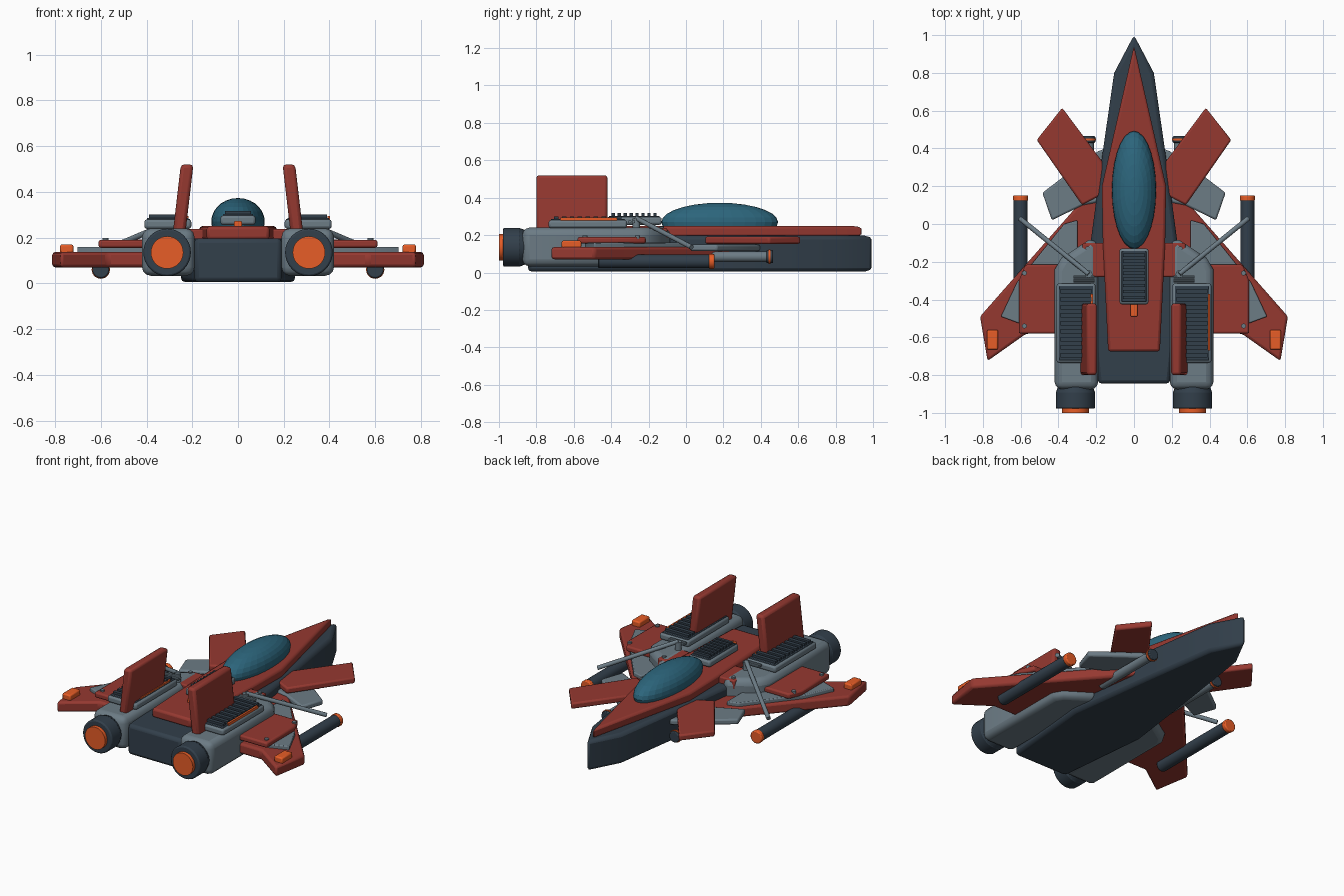
import bpy, bmesh, math
from mathutils import Vector, Matrix

if "Cube" in bpy.data.objects:
    bpy.data.objects.remove(bpy.data.objects["Cube"])

COLORS = {"red": (0.30, 0.04, 0.03, 1), "dark": (0.032, 0.05, 0.07, 1),
          "steel": (0.15, 0.2, 0.235, 1), "orange": (0.8, 0.11, 0.02, 1),
          "glass": (0.025, 0.13, 0.2, 1)}
MATS = {}
for key, col in COLORS.items():
    MATS[key] = bpy.data.materials.new(key)
    MATS[key].diffuse_color = col


def finish(name, bm, color, mirror=False, bevel=0.0, segs=2):
    bmesh.ops.recalc_face_normals(bm, faces=bm.faces[:])
    me = bpy.data.meshes.new(name)
    bm.to_mesh(me)
    bm.free()
    ob = bpy.data.objects.new(name, me)
    bpy.context.collection.objects.link(ob)
    me.materials.append(MATS[color])
    bpy.context.view_layer.objects.active = ob
    for o in bpy.context.selected_objects:
        o.select_set(False)
    ob.select_set(True)
    bpy.ops.object.shade_smooth_by_angle(angle=math.radians(35))
    if bevel:
        m = ob.modifiers.new("bevel", "BEVEL")
        m.width, m.segments, m.limit_method = bevel, segs, "ANGLE"
        m.angle_limit = math.radians(35)
    if mirror:
        ob.modifiers.new("mirror", "MIRROR")
    return ob


def add_prism(bm, pts, lo, hi, axis="z"):
    def place(p, w):
        return (p[0], p[1], w) if axis == "z" else (p[0], w, p[1])
    a = [bm.verts.new(place(p, lo)) for p in pts]
    b = [bm.verts.new(place(p, hi)) for p in pts]
    bm.faces.new(a)
    bm.faces.new(b)
    for i in range(len(pts)):
        j = (i + 1) % len(pts)
        bm.faces.new((a[i], a[j], b[j], b[i]))


def prism(name, pts, lo, hi, color, mirror=True, bevel=0.01, axis="z", segs=2):
    bm = bmesh.new()
    add_prism(bm, pts, lo, hi, axis)
    return finish(name, bm, color, mirror, bevel, segs)


def rect(x0, x1, y0, y1):
    return [(x0, y0), (x1, y0), (x1, y1), (x0, y1)]


def both(half):
    return half + [(-x, y) for x, y in reversed(half) if x > 0]


def rod(name, p, q, r, color, r2=None, mirror=True, bevel=0.0, n=24):
    p, q = Vector(p), Vector(q)
    d = q - p
    mat = Matrix.Translation((p + q) / 2) @ d.to_track_quat("Z", "Y").to_matrix().to_4x4()
    bm = bmesh.new()
    bmesh.ops.create_cone(bm, cap_ends=True, segments=n, radius1=r,
                          radius2=r if r2 is None else r2, depth=d.length, matrix=mat)
    return finish(name, bm, color, mirror, bevel)


# Fuselage and upper deck
prism("hull", both([(0, 1.0), (0.105, 0.8), (0.17, 0.35), (0.25, -0.25), (0.19, -0.845)]),
      0.005, 0.197, "dark", False, 0.02)
prism("upper_deck", both([(0, 0.945), (0.17, 0.2), (0.165, -0.1), (0.137, -0.675)]),
      0.19, 0.25, "red", False, 0.014)
prism("shoulder_plate", rect(0.14, 0.272, -0.28, -0.1), 0.18, 0.237, "red", bevel=0.008)

# Canopy
bm = bmesh.new()
bmesh.ops.create_uvsphere(bm, u_segments=28, v_segments=14, radius=1,
    matrix=Matrix.Translation((0, 0.18, 0.27)) @ Matrix.Diagonal((0.117, 0.312, 0.103, 1)))
canopy = finish("canopy", bm, "glass")
canopy.data.shade_flat()

# Wings with layered armour
prism("wing", [(0.17, 0.25), (0.27, 0.13), (0.815, -0.49), (0.775, -0.725),
               (0.57, -0.58), (0.2, -0.58)], 0.07, 0.137, "red", bevel=0.014)
prism("wing_inlay", [(0.3, 0.02), (0.37, 0.0), (0.62, -0.31), (0.705, -0.49), (0.57, -0.54),
                     (0.3, -0.54)], 0.13, 0.16, "steel", bevel=0.006)
prism("wing_panel", [(0.36, -0.215), (0.575, -0.215), (0.61, -0.3), (0.61, -0.58),
                     (0.36, -0.58)], 0.155, 0.19, "red", bevel=0.01)
for i, y in enumerate((-0.26, -0.54)):
    rod(f"panel_bolt_{i}", (0.58, y, 0.18), (0.58, y, 0.198), 0.013, "steel", n=12)
prism("wing_light", rect(0.72, 0.778, -0.665, -0.56), 0.13, 0.17, "orange", bevel=0.008)

# Canards
prism("canard", [(0.16, 0.32), (0.38, 0.615), (0.515, 0.445), (0.275, 0.1), (0.16, 0.16)],
      0.153, 0.192, "red", bevel=0.01)
prism("lower_canard", [(0.15, 0.40), (0.19, 0.385), (0.40, 0.23), (0.485, 0.165), (0.435, 0.02),
                       (0.27, 0.1), (0.16, 0.12)], 0.115, 0.15, "steel", bevel=0.01)

# Engine nacelles and nozzles
prism("nacelle", [(0.19, -0.875), (0.42, -0.875), (0.42, -0.24), (0.385, -0.18), (0.24, -0.085),
                  (0.19, -0.085)], 0.033, 0.24, "steel", bevel=0.045, segs=3)
rod("nozzle_collar", (0.31, -0.89, 0.135), (0.31, -0.84, 0.135), 0.103, "dark", 0.085)
rod("nozzle", (0.31, -0.978, 0.135), (0.31, -0.885, 0.135), 0.104, "dark", bevel=0.008, n=32)
rod("exhaust_glow", (0.31, -1.0, 0.135), (0.31, -0.97, 0.135), 0.071, "orange", n=32)

# Tail fins leaning inward
prism("tail_fin", [(0.23, 0.22), (0.285, 0.22), (0.25, 0.52), (0.195, 0.52)],
      -0.8, -0.42, "red", bevel=0.015, axis="y")


# Louvred vents: frame, dark bed and slats
def vent(name, cx, y0, y1, w, z, count, mirror):
    prism(name + "_frame", rect(cx - w, cx + w, y0, y1), z - 0.02, z + 0.022, "steel", mirror, 0.012)
    prism(name + "_bed", rect(cx - w + 0.012, cx + w - 0.012, y0 + 0.012, y1 - 0.012),
          z, z + 0.028, "dark", mirror, 0.004)
    bm = bmesh.new()
    step = (y1 - y0 - 0.04) / count
    for i in range(count):
        y = y0 + 0.02 + step * (i + 0.5)
        add_prism(bm, rect(cx - w + 0.02, cx + w - 0.02, y - step * 0.28, y + step * 0.28),
                  z + 0.02, z + 0.042, )
    finish(name + "_slats", bm, "dark", mirror)


vent("engine_vent", 0.307, -0.735, -0.315, 0.103, 0.258, 9, True)
vent("spine_vent", 0, -0.425, -0.13, 0.077, 0.275, 8, False)
for s in (-1, 1):
    cx = s * 0.31 + 0.087
    prism(f"vent_strip_{s}", rect(cx - 0.006, cx + 0.006, -0.67, -0.37), 0.27, 0.294,
          "orange", False, 0)
prism("spine_light", rect(-0.018, 0.018, -0.49, -0.42), 0.24, 0.272, "orange", False, 0.005)

# Support struts and their hinge pins
rod("strut", (0.24, -0.265, 0.29), (0.605, 0.03, 0.135), 0.013, "steel", n=12)
for i, y in enumerate((-0.28, -0.3)):
    rod(f"hinge_pin_{i}", (0.21, y, 0.272), (0.32, y, 0.272), 0.009, "steel", n=10)
rod("strut_base", (0.24, -0.265, 0.22), (0.24, -0.265, 0.29), 0.02, "steel", n=12)
rod("shoulder_bolt", (0.245, -0.13, 0.23), (0.245, -0.13, 0.247), 0.012, "steel", n=12)

# Underwing pods
rod("pod", (0.6, -0.47, 0.06), (0.6, 0.13, 0.06), 0.037, "dark", bevel=0.006)
rod("pod_tip", (0.6, 0.122, 0.06), (0.6, 0.152, 0.06), 0.04, "orange", bevel=0.006)

# Nose cannons
rod("cannon", (0.24, 0.0, 0.085), (0.24, 0.44, 0.085), 0.028, "steel")
rod("cannon_muzzle", (0.24, 0.43, 0.085), (0.24, 0.465, 0.085), 0.035, "dark", bevel=0.005)
rod("cannon_ring", (0.24, 0.442, 0.085), (0.24, 0.453, 0.085), 0.039, "orange")

for m in bpy.data.materials:
    if m.users and not m.is_grease_pencil:
        m.use_nodes = True
        m.node_tree.nodes["Principled BSDF"].inputs["Base Color"].default_value = m.diffuse_color
